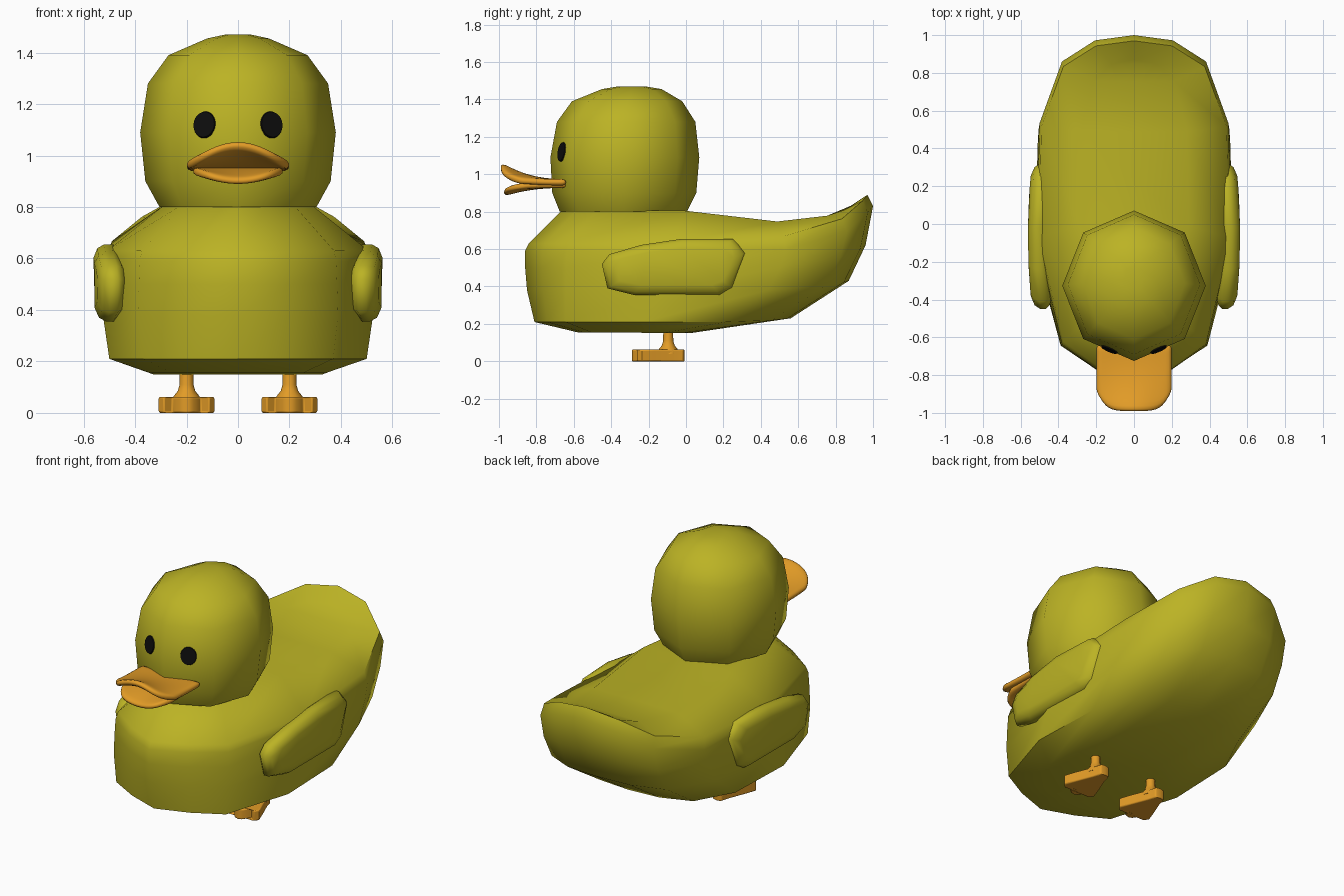
import bpy, bmesh, math
from mathutils import Vector, Matrix
from mathutils.bvhtree import BVHTree

if "Cube" in bpy.data.objects:
    bpy.data.objects.remove(bpy.data.objects["Cube"])


def material(name, rgb):
    m = bpy.data.materials.new(name)
    m.diffuse_color = (*rgb, 1)
    m.use_nodes = True
    m.node_tree.nodes["Principled BSDF"].inputs["Base Color"].default_value = m.diffuse_color
    return m


YELLOW = material("olive_yellow", (0.50, 0.45, 0.018))
ORANGE = material("bill_orange", (0.76, 0.33, 0.02))
BLACK = material("eye_black", (0.004, 0.004, 0.004))


def finish(name, bm, mat, angle=60):
    bmesh.ops.recalc_face_normals(bm, faces=bm.faces)
    me = bpy.data.meshes.new(name)
    bm.to_mesh(me)
    bm.free()
    me.materials.append(mat)
    ob = bpy.data.objects.new(name, me)
    bpy.context.collection.objects.link(ob)
    bpy.ops.object.select_all(action='DESELECT')
    ob.select_set(True)
    bpy.context.view_layer.objects.active = ob
    bpy.ops.object.shade_smooth_by_angle(angle=math.radians(angle))
    return ob


def loft(name, rings, mat, angle=60):
    """Skin closed rings (even count) and cap both ends with strips."""
    bm = bmesh.new()
    vs = [[bm.verts.new(p) for p in r] for r in rings]
    n = len(vs[0])
    for a, b in zip(vs, vs[1:]):
        for i in range(n):
            j = (i + 1) % n
            bm.faces.new((a[i], a[j], b[j], b[i]))
    for r in (vs[0], vs[-1]):
        for i in range(n // 2):
            quad = [r[i], r[i + 1], r[n - i - 1], r[(n - i) % n]]
            bm.faces.new(list(dict.fromkeys(quad)))
    return finish(name, bm, mat, angle)


def mirrored(half):
    return half + [(-x, y) for x, y in half[-2:0:-1]]


# Body: plan outline stacked in rows, the back end of each row sweeping up to the tail
PLAN = mirrored([(0, -1), (.39, -.9), (.74, -.76), (1, -.15), (.97, .5),
                 (.74, .85), (.4, .97), (0, 1)])
ROWS = [  # half width, front y, back y, front z, middle z, back z
    (.34, -.58, .02, .155, .15, .15),
    (.50, -.81, .56, .21, .21, .23),
    (.525, -.85, .87, .38, .38, .43),
    (.52, -.86, .96, .50, .50, .62),
    (.515, -.86, 1.0, .59, .59, .83),
    (.505, -.84, .97, .63, .66, .89),
    (.29, -.66, .87, .81, .745, .82),
]
rings = []
for w, yf, yb, zf, zm, zb in ROWS:
    ring = []
    for u, v in PLAN:
        t = min(1, max(0, (.5 - v) / .7))
        z = zm + (zf - zm) * t + (zb - zm) * max(0, v) ** 5
        ring.append((u * w, (yf + yb) / 2 + v * (yb - yf) / 2, z))
    rings.append(ring)
loft("body", rings, YELLOW)

# Head: eight-sided rings
HEAD = [(.80, .305, .34, -.335), (.90, .36, .385, -.33), (1.09, .38, .398, -.327),
        (1.28, .35, .37, -.32), (1.39, .27, .295, -.315), (1.455, .12, .16, -.29),
        (1.47, .05, .07, -.29)]
head = loft("head", [[(rx * math.sin(k * math.pi / 4), cy - ry * math.cos(k * math.pi / 4), z)
                      for k in range(8)] for z, rx, ry, cy in HEAD], YELLOW)

# Eyes: thin oval plates lying on the head surface
hbm = bmesh.new()
hbm.from_mesh(head.data)
tree = BVHTree.FromBMesh(hbm)
hbm.free()
for side, label in ((-1, "left"), (1, "right")):
    loc, nor, _, _ = tree.ray_cast(Vector((side * .13, -2, 1.12)), Vector((0, 1, 0)))
    rot = nor.to_track_quat('Z', 'Y').to_matrix().to_4x4()
    bm = bmesh.new()
    bmesh.ops.create_cone(bm, cap_ends=True, segments=24, radius1=1, radius2=.94, depth=1)
    bm.transform(Matrix.Translation(loc + nor * .002) @ rot
                 @ Matrix.Diagonal((.047, .053, .009, 1)))
    finish("eye_" + label, bm, BLACK, 30)


# Bill: two curved sheets with thickness
def bill(name, w, length, z0, rise, thick):
    bm = bmesh.new()
    cols, rows = 12, 8
    grid = []
    for r in range(rows + 1):
        t = r / rows
        line = []
        for c in range(cols + 1):
            u = 2 * c / cols - 1
            reach = length - .11 * abs(u) ** 5
            lift = rise * t ** 2.4 * math.cos(u * math.pi / 2)
            line.append(bm.verts.new((w * u, -.64 - reach * t, z0 + lift)))
        grid.append(line)
    for a, b in zip(grid, grid[1:]):
        for c in range(cols):
            bm.faces.new((a[c], a[c + 1], b[c + 1], b[c]))
    ob = finish(name, bm, ORANGE, 80)
    s = ob.modifiers.new("thickness", 'SOLIDIFY')
    s.thickness, s.offset = thick, 0
    ob.modifiers.new("rounding", 'SUBSURF').levels = 1
    ob.modifiers["rounding"].render_levels = 1


bill("upper_bill", .2, .352, .957, .09, .034)
bill("lower_bill", .175, .335, .942, -.045, .03)

# Wings: rounded slabs bent slightly round the body
WING = [(-.45, .52), (-.41, .572), (-.24, .622), (-.02, .655), (.25, .655),
        (.32, .58), (.25, .39), (.18, .355), (-.28, .355), (-.42, .39)]
LAYERS = [(.452, .7), (.468, .9), (.49, 1), (.52, 1), (.547, .9), (.562, .65)]
for side, label in ((-1, "left"), (1, "right")):
    rings = []
    for x, s in LAYERS:
        ring = []
        for y, z in WING:
            dy, dz = (y + .06) * (.5 + .5 * s), (z - .505) * s
            bend = .022 * (dy / .38) ** 2
            ring.append((side * (x - bend), -.06 + dy, .505 + dz))
        rings.append(ring)
    loft("wing_" + label, rings, YELLOW)

# Legs and webbed feet
FOOT = mirrored([(0, -.29), (.027, -.28), (.055, -.235), (.088, -.262), (.108, -.235),
                 (.085, -.17), (.045, -.07), (.03, -.015), (0, -.008)])
LEG = [(.04, .055), (.065, .05), (.085, .034), (.11, .027), (.2, .026)]
for side, label in ((-1, "left"), (1, "right")):
    cx = side * .2
    foot = loft("foot_" + label, [[(cx + x, y, z) for x, y in FOOT] for z in (0, .062)],
                ORANGE, 50)
    b = foot.modifiers.new("soft_edges", 'BEVEL')
    b.width, b.segments, b.limit_method = .02, 3, 'ANGLE'
    b.angle_limit = math.radians(60)
    loft("leg_" + label, [[(cx + r * math.cos(k * math.pi / 6), -.095 + r * math.sin(k * math.pi / 6), z)
                           for k in range(12)] for z, r in LEG], ORANGE)
